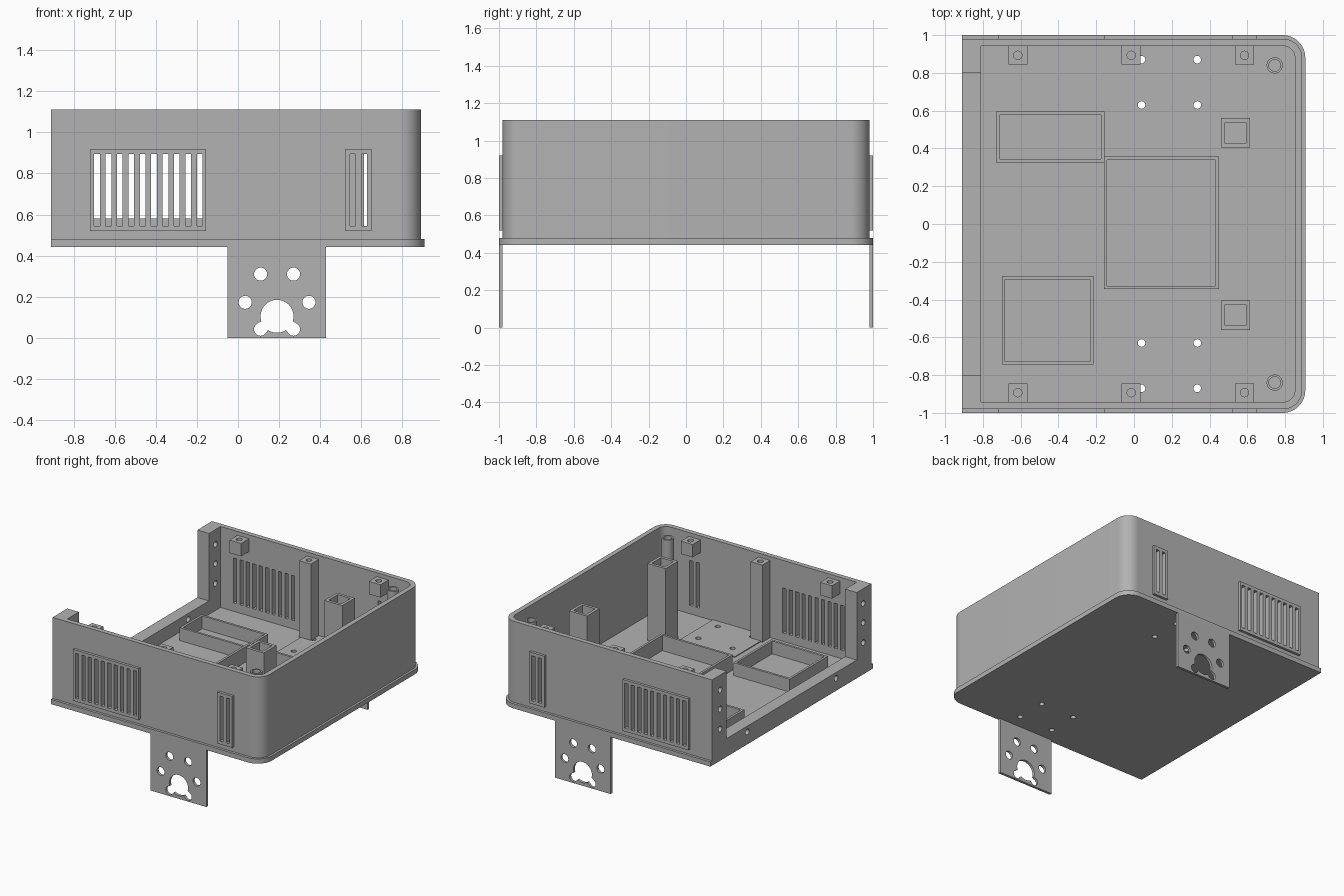
import bpy
import bmesh
import math
from mathutils import Matrix, Vector

old = bpy.data.objects.get("Cube")
if old:
    bpy.data.objects.remove(old, do_unlink=True)

grey = bpy.data.materials.new("plain grey")
grey.use_nodes = True
grey.diffuse_color = (0.45, 0.45, 0.45, 1)
grey.node_tree.nodes["Principled BSDF"].inputs["Base Color"].default_value = (0.45, 0.45, 0.45, 1)

# Columns give the directions of the two outline axes and the thickness axis
AXES = {
    "z": ((1, 0, 0), (0, 1, 0), (0, 0, 1)),
    "y": ((1, 0, 0), (0, 0, 1), (0, 1, 0)),
    "x": ((0, 1, 0), (0, 0, 1), (1, 0, 0)),
}


def rect(u0, u1, v0, v1):
    return [(u0, v0), (u1, v0), (u1, v1), (u0, v1)]


def circle(u, v, r, n=24):
    return [(u + r * math.cos(math.tau * i / n), v + r * math.sin(math.tau * i / n)) for i in range(n)]


def arc(u, v, r, start, end, n=12):
    steps = [math.radians(start + (end - start) * i / n) for i in range(n + 1)]
    return [(u + r * math.cos(a), v + r * math.sin(a)) for a in steps]


def plate(name, axis, low, high, outline, holes=()):
    """Extrude a flat outline with holes between two positions on an axis."""
    curve = bpy.data.curves.new(name, "CURVE")
    curve.dimensions = "2D"
    curve.fill_mode = "BOTH"
    curve.extrude = (high - low) / 2
    for loop in [outline, *holes]:
        spline = curve.splines.new("POLY")
        spline.points.add(len(loop) - 1)
        for point, (u, v) in zip(spline.points, loop):
            point.co = (u, v, 0, 1)
        spline.use_cyclic_u = True
    temp = bpy.data.objects.new("temporary", curve)
    bpy.context.collection.objects.link(temp)
    graph = bpy.context.evaluated_depsgraph_get()
    mesh = bpy.data.meshes.new_from_object(temp.evaluated_get(graph))
    bpy.data.objects.remove(temp, do_unlink=True)
    bpy.data.curves.remove(curve)

    # Turn the plate into place and weld its edges
    a, b, c = (Vector(d) for d in AXES[axis])
    turn = Matrix((a, b, c)).transposed().to_4x4()
    turn.translation = c * (low + high) / 2
    bm = bmesh.new()
    bm.from_mesh(mesh)
    bm.transform(turn)
    bmesh.ops.remove_doubles(bm, verts=bm.verts, dist=0.0001)
    bmesh.ops.recalc_face_normals(bm, faces=bm.faces)
    bm.to_mesh(mesh)
    bm.free()
    mesh.name = name
    mesh.materials.clear()
    mesh.materials.append(grey)
    obj = bpy.data.objects.new(name, mesh)
    bpy.context.collection.objects.link(obj)
    bpy.ops.object.select_all(action="DESELECT")
    obj.select_set(True)
    bpy.context.view_layer.objects.active = obj
    bpy.ops.object.shade_smooth_by_angle(angle=math.radians(30))
    return obj


def joined_hole(u, v, r, extra):
    """Round hole widened by overlapping smaller round holes."""
    loop = []
    for i in range(144):
        d = Vector((math.cos(math.tau * i / 144), math.sin(math.tau * i / 144)))
        reach = r
        for cu, cv, cr in extra:
            to = Vector((cu - u, cv - v))
            along = to.dot(d)
            gap = cr * cr - (to.length_squared - along * along)
            if along > 0 and gap > 0:
                reach = max(reach, along + math.sqrt(gap))
        loop.append((u + d.x * reach, v + d.y * reach))
    return loop


FLOOR, TOP, POST_TOP = 0.48, 1.11, 1.08
BASE = 0.443

# Floor with its projecting rim
screw_holes = [circle(x, y, 0.02) for x in (0.04, 0.335) for y in (-0.87, -0.63, 0.63, 0.87)]
floor_outline = [(-0.91, -1)] + arc(0.787, -0.88, 0.12, -90, 0) + arc(0.787, 0.88, 0.12, 0, 90) + [(-0.91, 1)]
plate("floor", "z", BASE, FLOOR, floor_outline, screw_holes)

# Rounded end wall
outer = arc(0.79, -0.88, 0.1, -90, 0) + arc(0.79, 0.88, 0.1, 0, 90)
inner = arc(0.79, 0.88, 0.062, 90, 0) + arc(0.79, -0.88, 0.062, 0, -90)
plate("end_wall", "z", FLOOR, TOP, outer + inner)

# Open end: low sill between two drilled jambs
sill = [(-0.942, FLOOR), (0.942, FLOOR), (0.942, TOP), (0.8, TOP),
        (0.8, 0.585), (-0.8, 0.585), (-0.8, TOP), (-0.942, TOP)]
drilled = [circle(s * 0.88, z, 0.022) for s in (-1, 1) for z in (0.69, 0.845, 0.995)]
drilled += [circle(s * 0.545, 0.54, 0.022) for s in (-1, 1)]
plate("open_end_frame", "x", -0.91, -0.81, sill, drilled)

# Vent slots shared by the walls and the raised frames
wide_slots = [rect(-0.70 + i * 0.0555, -0.672 + i * 0.0555, 0.545, 0.895) for i in range(10)]
narrow_slots = [rect(x, x + 0.027, 0.545, 0.895) for x in (0.545, 0.601)]

# Bracket holes
bracket_holes = [circle(x, z, 0.032) for x, z in ((0.11, 0.31), (0.27, 0.31), (0.035, 0.173), (0.345, 0.173))]
bracket_holes.append(joined_hole(0.19, 0.105, 0.08, [(0.11, 0.042, 0.032), (0.27, 0.042, 0.032)]))

for s, side in ((-1, "front"), (1, "back")):
    def span(a, b):
        return sorted((s * a, s * b))

    # Side wall and raised vent frames
    plate(side + "_wall", "y", *span(0.942, 0.98), rect(-0.91, 0.79, FLOOR, TOP), wide_slots + narrow_slots)
    plate(side + "_wide_vent", "y", *span(0.98, 1.0), rect(-0.72, -0.155, 0.52, 0.92), wide_slots)
    plate(side + "_narrow_vent", "y", *span(0.98, 1.0), rect(0.52, 0.65, 0.52, 0.92), narrow_slots)

    # Angle bracket: hanging plate and foot on the floor
    plate(side + "_bracket", "y", *span(0.98, 1.0), rect(-0.052, 0.428, 0, BASE), bracket_holes)
    foot_holes = [circle(x, s * y, 0.02) for x in (0.04, 0.335) for y in (0.63, 0.87)]
    plate(side + "_bracket_foot", "z", FLOOR, 0.487, rect(-0.052, 0.428, *span(0.525, 0.942)), foot_holes)

    # Lid fixings: two short blocks and one full column
    for x, low, part in ((-0.615, 0.98, "outer_block"), (-0.015, FLOOR, "column"), (0.585, 0.98, "inner_block")):
        plate(f"{side}_{part}", "z", low, POST_TOP, rect(x - 0.05, x + 0.05, *span(0.845, 0.942)),
              [circle(x, s * 0.893, 0.022)])

    # Round corner post and hollow square post
    plate(side + "_corner_post", "z", FLOOR, POST_TOP, circle(0.745, s * 0.84, 0.043),
          [circle(0.745, s * 0.84, 0.031)])
    plate(side + "_square_post", "z", FLOOR, POST_TOP, rect(0.46, 0.614, *span(0.405, 0.56)),
          [rect(0.482, 0.592, *span(0.427, 0.538))])

# Component trays on the floor
for name, x0, x1, y0, y1, top in (
    ("long_tray", -0.73, -0.157, 0.325, 0.595, 0.58),
    ("square_tray", -0.70, -0.215, -0.745, -0.275, 0.58),
    ("centre_tray", -0.16, 0.45, -0.345, 0.357, 0.6),
):
    w = 0.018
    plate(name, "z", FLOOR, top, rect(x0, x1, y0, y1), [rect(x0 + w, x1 - w, y0 + w, y1 - w)])
